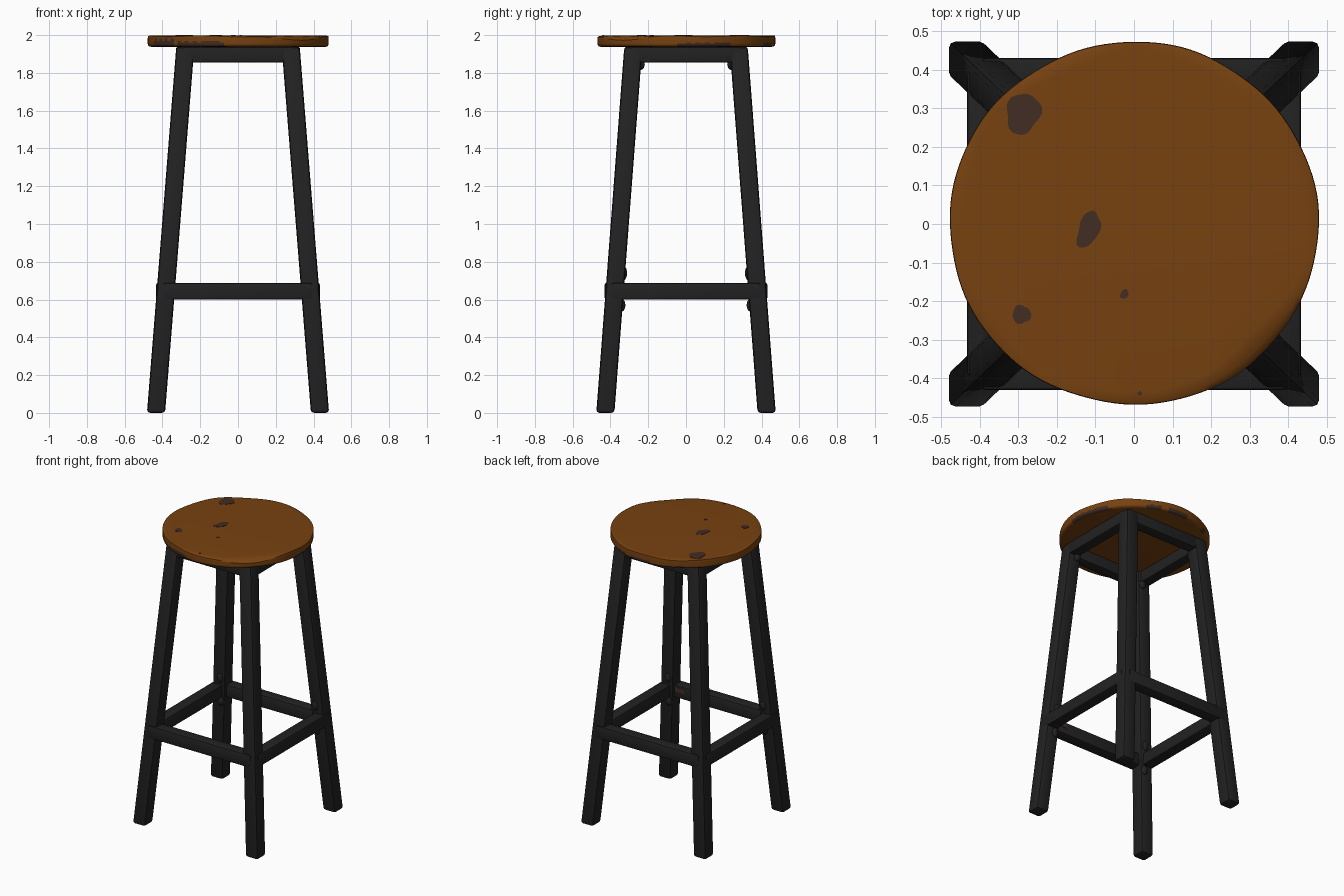
import bpy, bmesh, math
from math import sin, cos, pi, radians
from mathutils import Vector, Matrix

cube = bpy.data.objects.get("Cube")
if cube:
    bpy.data.objects.remove(cube)


def material(name, rgb):
    m = bpy.data.materials.new(name)
    m.use_nodes = True
    m.diffuse_color = (*rgb, 1)
    m.node_tree.nodes["Principled BSDF"].inputs["Base Color"].default_value = (*rgb, 1)
    return m


wood = material("orange wood", (0.185, 0.054, 0.005))
stain = material("dark stain", (0.055, 0.026, 0.017))
metal = material("black metal", (0.016, 0.016, 0.016))


def finish(bm, name, *mats):
    bmesh.ops.recalc_face_normals(bm, faces=bm.faces)
    mesh = bpy.data.meshes.new(name)
    bm.to_mesh(mesh)
    bm.free()
    for m in mats:
        mesh.materials.append(m)
    ob = bpy.data.objects.new(name, mesh)
    bpy.context.collection.objects.link(ob)
    bpy.ops.object.select_all(action='DESELECT')
    ob.select_set(True)
    bpy.context.view_layer.objects.active = ob
    bpy.ops.object.shade_smooth_by_angle(angle=radians(35))
    return ob


def bar(name, low, high, size, bevel, mat=metal):
    """Box of plan size between two centre points, sheared if they differ."""
    bm = bmesh.new()
    bmesh.ops.create_cube(bm, size=1)
    for v in bm.verts:
        end = Vector(high if v.co.z > 0 else low)
        v.co = end + Vector((v.co.x * size[0], v.co.y * size[1], 0))
    if bevel:
        bmesh.ops.bevel(bm, geom=bm.edges[:], offset=bevel, segments=2,
                        profile=0.5, affect='EDGES')
    return finish(bm, name, mat)


# Splayed legs with weld beads at the joints
LEG = 0.096
for sx, side in ((1, "left"), (-1, "right")):
    for sy, end in ((-1, "front"), (1, "back")):
        tag = f"{end}_{side}"
        bar(f"{tag}_leg", (sx * 0.434, sy * 0.427, 0), (sx * 0.279, sy * 0.279, 1.937),
            (LEG, LEG), 0.017)
        beads = ((0.365, 0.333, 0.74, 0.04), (0.37, 0.342, 0.57, 0.035),
                 (0.27, 0.24, 1.845, 0.03))
        for i, (x, y, z, h) in enumerate(beads):
            bm = bmesh.new()
            bmesh.ops.create_icosphere(bm, subdivisions=2, radius=1,
                                       matrix=Matrix.Translation((sx * x, sy * y, z))
                                       @ Matrix.Diagonal((0.025, 0.022, h, 1)))
            finish(bm, f"{tag}_weld_{i + 1}", metal)

# Square rings of bars: foot rail low down, apron under the seat
for ring, outer, depth, z0, z1 in (("foot_rail", 0.434, 0.08, 0.60, 0.688),
                                   ("apron", 0.329, 0.075, 1.855, 1.937)):
    c = outer - depth / 2
    span = 2 * c
    for s, a, b in ((-1, "front", "right"), (1, "back", "left")):
        y = s * (c - 0.003)
        bar(f"{a}_{ring}", (0, y, z0), (0, y, z1), (span, depth), 0.01)
        bar(f"{b}_{ring}", (s * c, 0, z0), (s * c, 0, z1), (depth, span), 0.01)

# Rust spot on the inner face of the front foot rail
bar("rust_spot", (0.295, -0.351, 0.645), (0.295, -0.351, 0.675), (0.07, 0.006), 0, stain)


# Worn round seat: rings of vertices with a slightly uneven edge
RX, RY, TOP = 0.479, 0.471, 1.998
N = 120


def wobble(a):
    return 0.003 * sin(5 * a + 1) + 0.002 * sin(11 * a)


def wear(a):
    """How much the top edge is worn down, strongest at the front left."""
    d = (a - radians(310) + pi) % (2 * pi) - pi
    return 0.004 + 0.018 * math.exp(-(d / 0.4) ** 2) + 0.003 * sin(7 * a)


def stain_height(deg):
    """Height of the dark band along the lower rim at an angle."""
    bands = ((200, 226, 0.044), (226, 262, 0.034), (-6, 32, 0.028),
             (60, 72, 0.022), (77, 97, 0.03), (118, 124, 0.02))
    for lo, hi, h in bands:
        t = ((deg - lo) % 360) / (hi - lo)
        if t < 1:
            return h * min(1, 4 * sin(pi * t)) * (0.85 + 0.15 * sin(deg))
    return 0


bm = bmesh.new()
profile = [(0.955, 1.937), (0.985, 1.941), (0.998, 1.948), (1, 1.955), (1, 1.962),
           (1, 1.969), (1, 1.976), (1, 1.983)]
rings = []
for k in range(len(profile) + 3):
    ring = []
    for i in range(N):
        a = 2 * pi * i / N
        w = wear(a)
        if k < len(profile):
            f, z = profile[k]
            z = min(z, TOP - w - 0.002 * (len(profile) - k))
        else:
            f, z = ((0.997, TOP - w), (0.982 - w, TOP - 0.3 * w), (0.95 - 3 * w, TOP))[k - len(profile)]
        f += wobble(a) * (1 if k else 2)
        ring.append(bm.verts.new((RX * f * cos(a), RY * f * sin(a) + 0.002, z)))
    rings.append(ring)
for lower, upper in zip(rings, rings[1:]):
    for i in range(N):
        j = (i + 1) % N
        bm.faces.new((lower[i], lower[j], upper[j], upper[i]))
bm.faces.new(rings[0][::-1])
bm.faces.new(rings[-1])
for f in bm.faces:
    c = f.calc_center_median()
    deg = math.degrees(math.atan2(c.y, c.x))
    if c.xy.length > 0.4 and c.z < 1.937 + stain_height(deg):
        f.material_index = 1
finish(bm, "seat", wood, stain)

# Flat dark blotches on the seat top
blotches = ((-0.288, 0.287, 0.044, 0.054, -0.3), (-0.118, -0.014, 0.027, 0.05, -0.35),
            (-0.025, -0.182, 0.010, 0.013, -0.5), (-0.292, -0.235, 0.024, 0.024, 0.4),
            (0.015, -0.44, 0.006, 0.006, 0))
for n, (x, y, rx, ry, turn) in enumerate(blotches):
    bm = bmesh.new()
    pts = []
    for i in range(24):
        a = 2 * pi * i / 24
        r = 1 + 0.09 * sin(3 * a + n) + 0.05 * sin(5 * a)
        p = Matrix.Rotation(turn, 2) @ Vector((rx * r * cos(a), ry * r * sin(a)))
        pts.append(bm.verts.new((x + p.x, y + p.y, TOP - 0.002)))
    base = bm.faces.new(pts)
    out = bmesh.ops.extrude_face_region(bm, geom=[base])
    for v in out["geom"]:
        if isinstance(v, bmesh.types.BMVert):
            v.co.z = 2.0
    finish(bm, f"seat_blotch_{n + 1}", stain)
